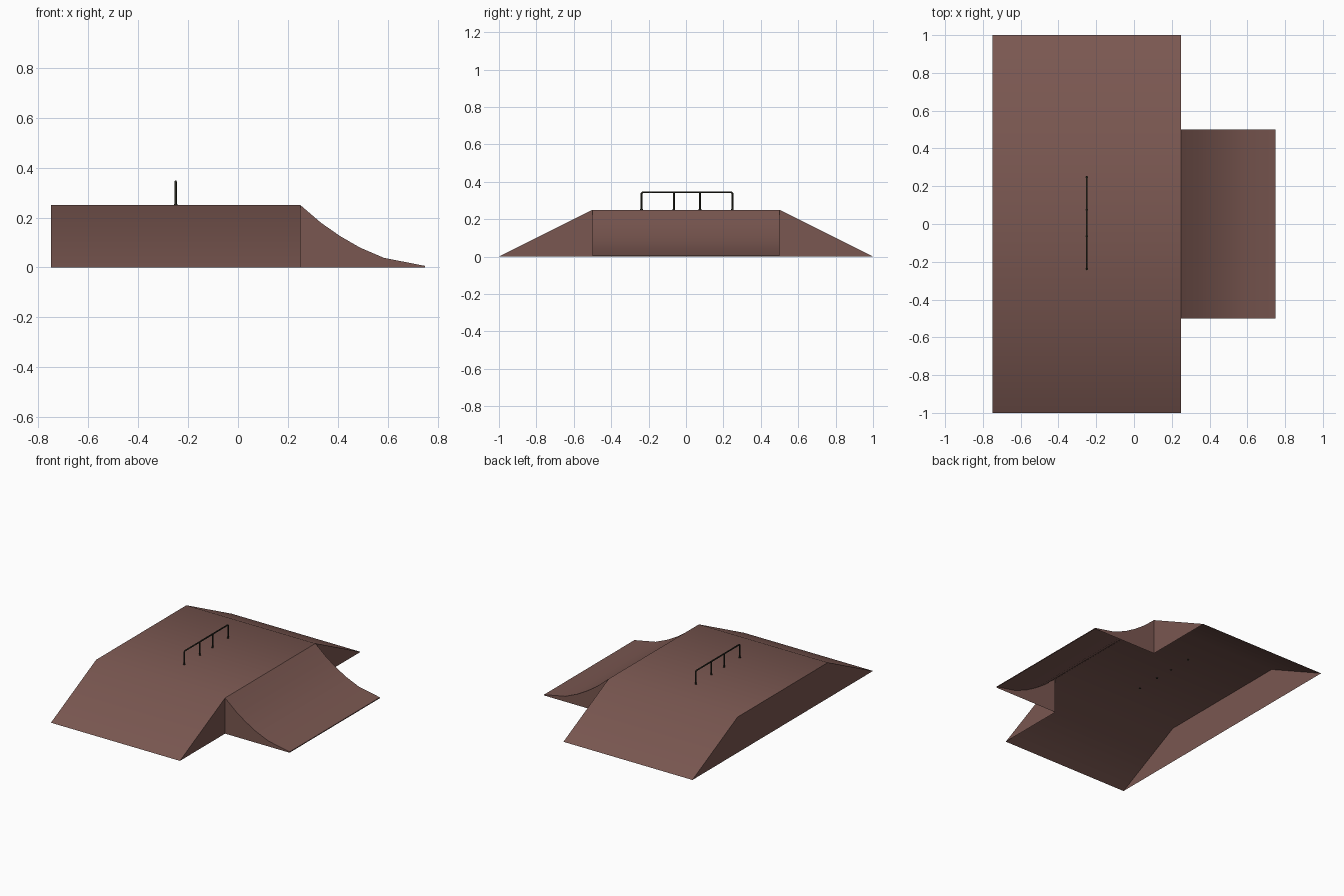
import bpy, bmesh, math

if "Cube" in bpy.data.objects:
    bpy.data.objects.remove(bpy.data.objects["Cube"])


def material(name, rgb):
    m = bpy.data.materials.new(name)
    m.diffuse_color = (*rgb, 1.0)
    m.use_nodes = True
    m.node_tree.nodes["Principled BSDF"].inputs["Base Color"].default_value = m.diffuse_color
    return m


BROWN = material("brown_wood", (0.195, 0.096, 0.082))
METAL = material("dark_metal", (0.022, 0.022, 0.014))


def shell(name, faces, angle=35):
    """Open shell from a list of polygons, shared corners merged."""
    bm = bmesh.new()
    for pts in faces:
        bm.faces.new([bm.verts.new(p) for p in pts])
    bmesh.ops.remove_doubles(bm, verts=bm.verts, dist=0.0005)
    me = bpy.data.meshes.new(name)
    bm.to_mesh(me)
    bm.free()
    ob = bpy.data.objects.new(name, me)
    bpy.context.collection.objects.link(ob)
    me.materials.append(BROWN)
    bpy.ops.object.select_all(action='DESELECT')
    ob.select_set(True)
    bpy.context.view_layer.objects.active = ob
    bpy.ops.object.shade_smooth_by_angle(angle=math.radians(angle))
    return ob


# Main box: flat deck with a bank at each end, hollow and open underneath
X0, X1, H = -0.75, 0.25, 0.25
prof = [(-1, 0), (-0.5, H), (0.5, H), (1, 0)]
faces = [[(X0, a[0], a[1]), (X1, a[0], a[1]), (X1, b[0], b[1]), (X0, b[0], b[1])]
         for a, b in zip(prof, prof[1:])]
faces.append([(X0, y, z) for y, z in prof])                      # back wall
faces.append([(X1, -1, 0), (X1, -0.5, 0), (X1, -0.5, H)])        # wall corners beside
faces.append([(X1, 0.5, 0), (X1, 1, 0), (X1, 0.5, H)])           # the curved ramp
shell("deck_and_banks", faces)

# Curved ramp: concave profile ending in a small lip, open underneath
curve = [(0.25, 0.25), (0.334, 0.178), (0.41, 0.125), (0.49, 0.079),
         (0.586, 0.038), (0.75, 0.006)]
W = 0.5
faces = [[(a[0], -W, a[1]), (b[0], -W, b[1]), (b[0], W, b[1]), (a[0], W, a[1])]
         for a, b in zip(curve, curve[1:])]
faces.append([(0.75, -W, 0), (0.75, W, 0), (0.75, W, 0.006), (0.75, -W, 0.006)])
low = [(0.75, 0), (0.25, 0)]
faces.append([(x, -W, z) for x, z in low[::-1] + curve[::-1]])   # front side
faces.append([(x, W, z) for x, z in curve + low])                # back side
shell("curved_ramp", faces)


def tube(name, pts, r):
    """Round bar along a path."""
    cu = bpy.data.curves.new(name, 'CURVE')
    cu.dimensions = '3D'
    cu.bevel_depth = r
    cu.bevel_resolution = 2
    cu.use_fill_caps = True
    sp = cu.splines.new('POLY')
    sp.points.add(len(pts) - 1)
    for p, q in zip(sp.points, pts):
        p.co = (*q, 1)
    cu.materials.append(METAL)
    ob = bpy.data.objects.new(name, cu)
    bpy.context.collection.objects.link(ob)


# Grind rail: bent top bar with two middle posts and small feet
RX, TOP, R, YC = -0.25, 0.344, 0.005, 0.005
E, C = 0.243, 0.006
tube("rail_bar", [(RX, YC - E, H - 0.003), (RX, YC - E, TOP - C), (RX, YC - E + C, TOP),
                  (RX, YC + E - C, TOP), (RX, YC + E, TOP - C), (RX, YC + E, H - 0.003)], R)
for i, y in enumerate((-0.07, 0.07)):
    tube(f"rail_post_{i}", [(RX, YC + y, H - 0.003), (RX, YC + y, TOP)], R)
for i, y in enumerate((-E, -0.07, 0.07, E)):
    tube(f"rail_foot_{i}", [(RX, YC + y, H - 0.003), (RX, YC + y, H + 0.004)], 0.007)
